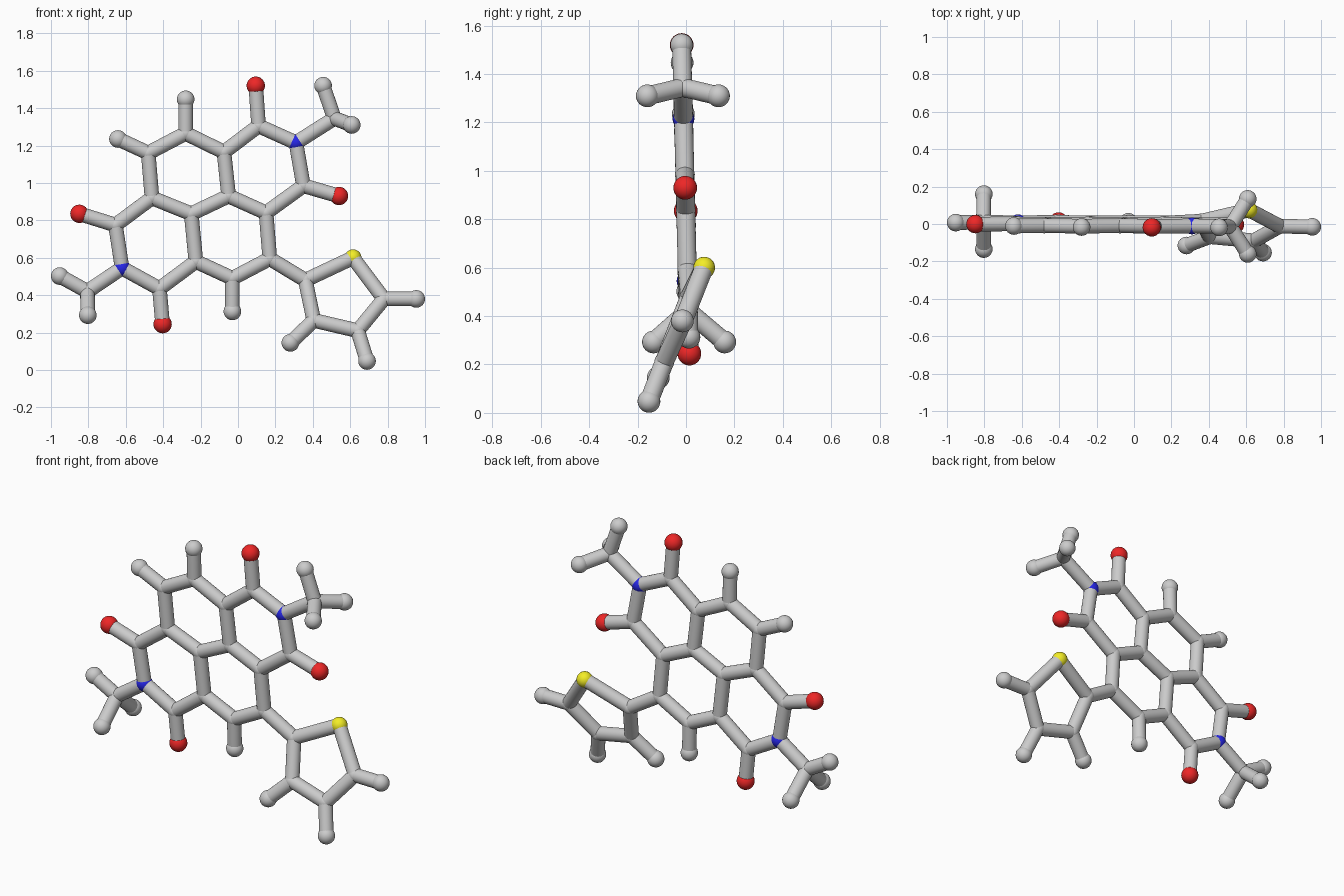
import bpy
from mathutils import Vector

if "Cube" in bpy.data.objects:
    bpy.data.objects.remove(bpy.data.objects["Cube"])

BOND_R = 0.039
RADIUS = {"carbon": 0.041, "hydrogen": 0.047, "oxygen": 0.049, "nitrogen": 0.045, "sulfur": 0.045}
COLOUR = {"oxygen": (0.85, 0.02, 0.02, 1), "nitrogen": (0.02, 0.02, 0.8, 1), "sulfur": (0.9, 0.85, 0.02, 1)}

materials = {}
for kind, rgba in COLOUR.items():
    materials[kind] = bpy.data.materials.new(kind + "_colour")
    materials[kind].diffuse_color = rgba


def flat(x, z):
    """Point on the very slightly leaning plane of the fused rings."""
    return Vector((x, 0.02 - 0.025 * z, z))


def atom(name, kind, p):
    bpy.ops.mesh.primitive_uv_sphere_add(segments=24, ring_count=16, radius=RADIUS[kind], location=p)
    ob = bpy.context.object
    ob.name = name + "_" + kind
    bpy.ops.object.shade_smooth()
    if kind in materials:
        ob.data.materials.append(materials[kind])


def bond(a, b):
    d = b - a
    bpy.ops.mesh.primitive_cylinder_add(vertices=24, radius=BOND_R, depth=d.length, location=(a + b) / 2)
    ob = bpy.context.object
    ob.name = "bond_stick"
    ob.rotation_euler = d.to_track_quat('Z', 'Y').to_euler()
    bpy.ops.object.shade_smooth_by_angle()


# Fused ring core
core = {
    "c1": flat(-0.48, 1.16), "c2": flat(-0.28, 1.265), "c3": flat(-0.075, 1.165),
    "c4": flat(-0.05, 0.93), "c5": flat(-0.25, 0.835), "c6": flat(-0.46, 0.92),
    "c7": flat(-0.225, 0.58), "c8": flat(-0.03, 0.49), "c9": flat(0.17, 0.595),
    "c10": flat(0.15, 0.84), "c11": flat(0.11, 1.305), "n1": flat(0.31, 1.215),
    "c12": flat(0.35, 0.985), "c13": flat(-0.655, 0.775), "n2": flat(-0.62, 0.545),
    "c14": flat(-0.42, 0.435),
    # Five-sided side ring, twisted out of the plane
    "c15": Vector((0.36, 0.015, 0.48)), "s1": Vector((0.615, 0.075, 0.6)),
    "c16": Vector((0.78, -0.012, 0.38)), "c17": Vector((0.64, -0.09, 0.21)),
    "c18": Vector((0.405, -0.068, 0.265)),
    # Methyl centres
    "c19": flat(0.515, 1.345), "c20": flat(-0.805, 0.42),
}
kinds = {"c": "carbon", "n": "nitrogen", "s": "sulfur"}
for name, p in core.items():
    atom("ring" if name not in ("c19", "c20") else "methyl", kinds[name[0]], p)

chains = ["c1 c2 c3 c4 c5 c6 c1", "c5 c7 c8 c9 c10 c4", "c3 c11 n1 c12 c10",
          "c6 c13 n2 c14 c7", "c9 c15 s1 c16 c17 c18 c15", "n1 c19", "n2 c20"]
for chain in chains:
    keys = chain.split()
    for a, b in zip(keys, keys[1:]):
        bond(core[a], core[b])

# End atoms, each with one stick to its parent
ends = [
    ("c11", "oxygen", flat(0.095, 1.52)), ("c12", "oxygen", flat(0.54, 0.93)),
    ("c13", "oxygen", flat(-0.848, 0.835)), ("c14", "oxygen", flat(-0.403, 0.245)),
    ("c1", "hydrogen", flat(-0.642, 1.235)), ("c2", "hydrogen", flat(-0.28, 1.447)),
    ("c8", "hydrogen", flat(-0.03, 0.313)),
    ("c16", "hydrogen", Vector((0.953, -0.015, 0.38))),
    ("c17", "hydrogen", Vector((0.69, -0.153, 0.048))),
    ("c18", "hydrogen", Vector((0.28, -0.115, 0.145))),
    ("c19", "hydrogen", flat(0.455, 1.52)), ("c20", "hydrogen", flat(-0.953, 0.502)),
]
for side in (-1, 1):
    ends.append(("c19", "hydrogen", flat(0.608, 1.31) + Vector((0, 0.147 * side, 0))))
    ends.append(("c20", "hydrogen", flat(-0.803, 0.293) + Vector((0, 0.147 * side, 0))))
for parent, kind, p in ends:
    atom("end", kind, p)
    bond(core[parent], p)

for m in bpy.data.materials:
    if m.users and not m.is_grease_pencil:
        m.use_nodes = True
        m.node_tree.nodes["Principled BSDF"].inputs["Base Color"].default_value = m.diffuse_color
